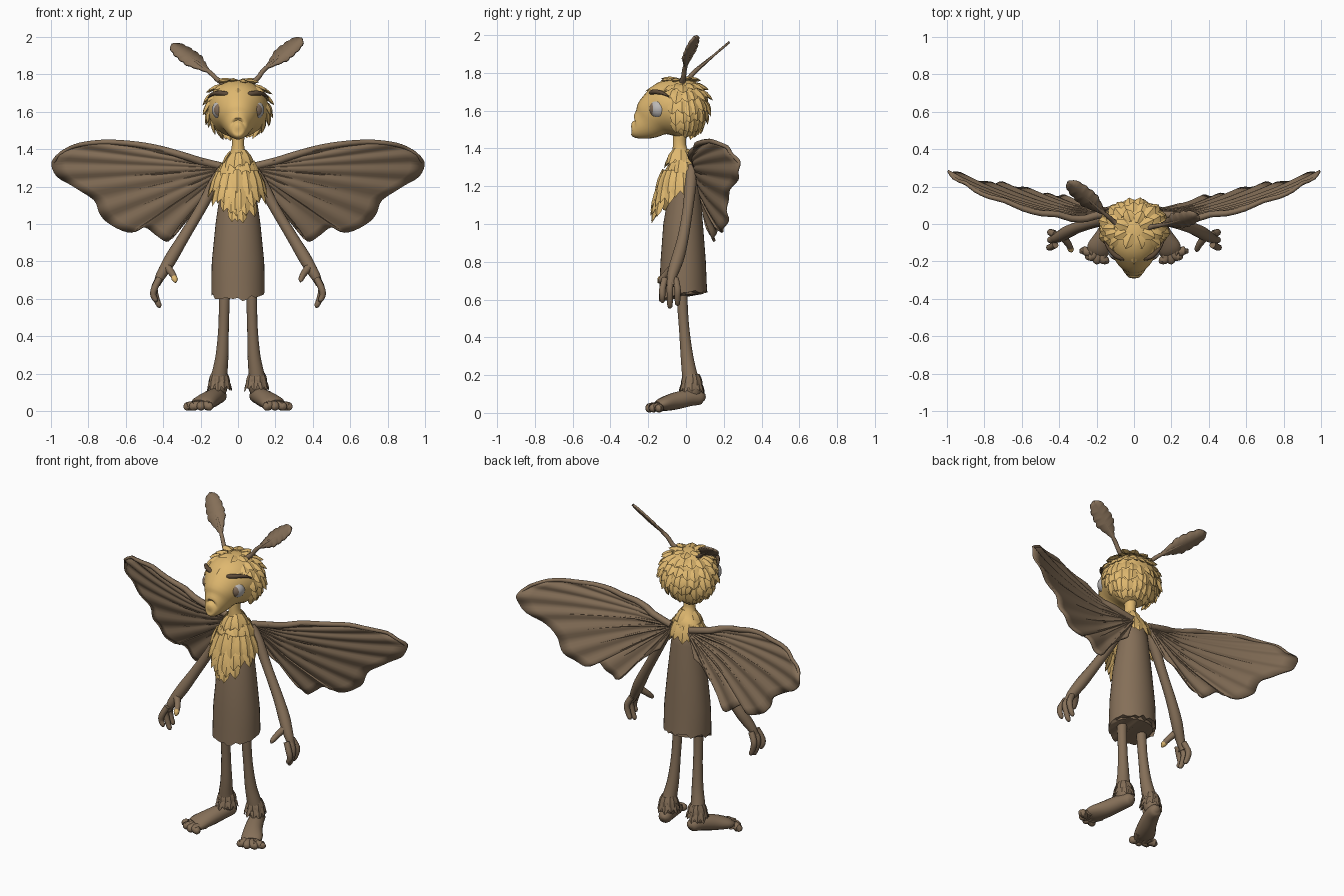
import bpy, bmesh, math, random
from mathutils import Vector as V

if "Cube" in bpy.data.objects:
    bpy.data.objects.remove(bpy.data.objects["Cube"])
random.seed(4)


def mat(name, rgb):
    m = bpy.data.materials.new(name)
    m.diffuse_color = (*rgb, 1)
    m.use_nodes = True
    m.node_tree.nodes["Principled BSDF"].inputs["Base Color"].default_value = m.diffuse_color
    return m


BROWN = mat("brown", (0.235, 0.16, 0.098))
DARK = mat("dark_brown", (0.11, 0.07, 0.04))
GOLD = mat("straw_yellow", (0.74, 0.48, 0.16))
EYE = mat("eye_grey", (0.50, 0.48, 0.47))
PUPIL = mat("pupil_brown", (0.24, 0.165, 0.11))


def finish(name, bm, *mats, solid=0, angle=50):
    bmesh.ops.recalc_face_normals(bm, faces=bm.faces[:])
    me = bpy.data.meshes.new(name)
    bm.to_mesh(me)
    bm.free()
    ob = bpy.data.objects.new(name, me)
    bpy.context.collection.objects.link(ob)
    for m in mats:
        me.materials.append(m)
    if solid:
        md = ob.modifiers.new("thickness", 'SOLIDIFY')
        md.thickness, md.offset = solid, 0
    bpy.context.view_layer.objects.active = ob
    ob.select_set(True)
    bpy.ops.object.shade_smooth_by_angle(angle=math.radians(angle))
    ob.select_set(False)
    return ob


def smooth_rows(rows, n):
    """Catmull-Rom through rows of numbers, n steps per span."""
    out = []
    for i in range(len(rows) - 1):
        a, b, c, d = (rows[max(i - 1, 0)], rows[i], rows[i + 1], rows[min(i + 2, len(rows) - 1)])
        for k in range(n):
            t = k / n
            out.append([0.5 * (2 * q + (r - p) * t + (2 * p - 5 * q + 4 * r - s) * t * t
                               + (3 * q - p - 3 * r + s) * t ** 3) for p, q, r, s in zip(a, b, c, d)])
    return out + [list(rows[-1])]


def add_tube(bm, rows, s=1, segs=14, n=4, ref=(1, 0, 0)):
    """Loft of rows (x, y, z, r) or (x, y, z, r_side, r_depth); s mirrors x."""
    rows = smooth_rows(rows, n) if n > 1 else [list(r) for r in rows]
    pts = [V((r[0] * s, r[1], r[2])) for r in rows]
    rings = []
    for i, p in enumerate(pts):
        t = (pts[min(i + 1, len(pts) - 1)] - pts[max(i - 1, 0)]).normalized()
        u = V(ref) - t * t.dot(V(ref))
        u.normalize()
        v = t.cross(u)
        ru, rv = max(rows[i][3], 0.001), max(rows[i][-1], 0.001)
        rings.append([bm.verts.new(p + u * ru * math.cos(a) + v * rv * math.sin(a))
                      for a in (math.tau * k / segs for k in range(segs))])
    for a, b in zip(rings, rings[1:]):
        for k in range(segs):
            bm.faces.new((a[k], a[k - 1], b[k - 1], b[k]))
    bm.faces.new(rings[0])
    bm.faces.new(rings[-1])


def tube(name, rows, m, **kw):
    bm = bmesh.new()
    add_tube(bm, rows, **kw)
    return finish(name, bm, m)


def add_tuft(bm, base, d, nor, length, width):
    """Pointed, ridged lock of fur."""
    base, d, nor = V(base), V(d).normalized(), V(nor).normalized()
    side = d.cross(nor).normalized()
    nor = side.cross(d)
    rings = []
    for t, w in ((0, 0.5), (0.4, 1), (0.75, 0.7)):
        c = base + d * length * t
        rings.append([bm.verts.new(c + side * x * width * w + nor * h * width * w)
                      for x, h in ((-1, 0), (0, 0.35), (1, 0), (0, -0.35))])
    tip = bm.verts.new(base + d * length)
    for a, b in zip(rings, rings[1:]):
        for k in range(4):
            bm.faces.new((a[k], a[k - 1], b[k - 1], b[k]))
    for k in range(4):
        bm.faces.new((rings[2][k], rings[2][k - 1], tip))
    bm.faces.new(rings[0])


# Head with tapering muzzle, lofted from back to front
tube("head", [(0, .11, 1.62, .01, .01), (0, .09, 1.62, .08, .085), (0, .04, 1.625, .14, .13),
              (0, -.03, 1.62, .162, .152), (0, -.10, 1.605, .15, .152), (0, -.16, 1.575, .115, .122),
              (0, -.21, 1.535, .077, .092), (0, -.26, 1.51, .05, .06), (0, -.284, 1.512, .028, .034),
              (0, -.29, 1.512, .002, .002)], GOLD, segs=24)

# Head fur: rings of locks over the back and sides, and a fringe
bm = bmesh.new()
for elev, reach, count in ((75, 180, 8), (52, 140, 13), (32, 122, 14), (12, 112, 15), (-8, 108, 15), (-26, 108, 14), (-42, 95, 10)):
    for k in range(count):
        az = math.radians(90 + reach * (2 * (k + .5) / count - 1) + random.uniform(-4, 4))
        e = math.radians(elev + random.uniform(-4, 4))
        o = V((math.cos(e) * math.cos(az), math.cos(e) * math.sin(az), math.sin(e)))
        down = V((math.sin(e) * math.cos(az), math.sin(e) * math.sin(az), -math.cos(e)))
        p = V((0, -.025, 1.622)) + V((o.x * .162, o.y * .133, o.z * .152))
        add_tuft(bm, p, down + o * .22, o, random.uniform(.065, .09), .032)
for x in (-.1, -.065, -.03, 0, .035, .07, .105):
    add_tuft(bm, (x, -.11 + abs(x) * .3, 1.755 - abs(x) * .3), (x * 3, -1, -.5), (0, -.4, 1), .12 - abs(x) * .3, .026)
finish("head_fur", bm, GOLD, angle=35)

# Eyes: the pole faces forward and carries the pupil
for s, side in ((-1, "left"), (1, "right")):
    bm = bmesh.new()
    bmesh.ops.create_uvsphere(bm, u_segments=24, v_segments=18, radius=.054)
    look = V((s * .22, -1, .0)).normalized()
    for f in bm.faces:
        f.material_index = int(f.calc_center_median().normalized().z > .80)
    q = V((0, 0, 1)).rotation_difference(look)
    for v in bm.verts:
        v.co = q @ v.co + V((s * .086, -.142, 1.61))
    finish(side + "_eye", bm, EYE, PUPIL)
    tube(side + "_eyebrow", [(.028, -.178, 1.685, .008), (.06, -.183, 1.694, .013), (.1, -.168, 1.7, .013),
                             (.135, -.13, 1.695, .01), (.16, -.09, 1.675, .003)], DARK, s=s, segs=8, ref=(0, 0, 1))

# Antennae: thin stalk and a ragged leaf blade
for side, base, start, tip, wide in (
        ("right", (.07, -.02, 1.75), (.145, -.005, 1.83), (.335, .045, 1.985), (-.45, .62, .5)),
        ("left", (-.07, -.02, 1.75), (-.15, .05, 1.81), (-.345, .22, 1.955), (.8, .5, .42))):
    base, start, tip = V(base), V(start), V(tip)
    axis = (tip - start).normalized()
    w = V(wide)
    w = (w - axis * w.dot(axis)).normalized()
    mid = start.lerp(tip, .6)
    tube(side + "_antenna_stalk", [(*base, .017), (*(base.lerp(start, .5) - V((0, 0, .008))), .013),
                                   (*start, .012), (*mid, .006)], BROWN, segs=8)
    bm = bmesh.new()
    prev = None
    N = 18
    for i in range(N + 1):
        t = i / N
        h = .054 * min(1, (t * 2.2 + .12)) * math.sqrt(max(0, 1 - t ** 5)) + .002
        c = start.lerp(tip, t)
        row = [bm.verts.new(c + w * h * e * (1 - .12 * ((i + (e > 0)) % 3 == 0)) + axis * .012 * abs(e))
               if e else bm.verts.new(c) for e in (-1, 0, 1)]
        if prev:
            for k in range(2):
                bm.faces.new((prev[k], prev[k + 1], row[k + 1], row[k]))
        prev = row
    finish(side + "_antenna_blade", bm, BROWN, solid=.012)

# Neck and yellow chest
tube("neck_and_chest", [(0, -.03, 1.52, .04, .04), (0, -.035, 1.42, .033, .035), (0, -.025, 1.36, .055, .05),
                        (0, -.015, 1.30, .10, .078), (0, -.045, 1.22, .105, .085), (0, -.08, 1.13, .07, .06),
                        (0, -.09, 1.07, .02, .03)], GOLD, segs=20)
bm = bmesh.new()
for z, rx, ry, cy, reach, count, ln in ((1.385, .04, .04, -.03, 180, 10, .09), (1.325, .085, .07, -.015, 180, 16, .10),
                                        (1.28, .115, .095, -.025, 105, 11, .13), (1.22, .115, .10, -.04, 75, 8, .13),
                                        (1.165, .095, .085, -.06, 50, 5, .12), (1.115, .05, .07, -.075, 28, 3, .115)):
    for k in range(count):
        a = math.radians(-90 + reach * (2 * (k + .5) / count - 1) + random.uniform(-5, 5))
        o = V((math.cos(a), math.sin(a), 0))
        p = (o.x * rx, cy + o.y * ry, z + random.uniform(-.012, .012))
        add_tuft(bm, p, V((0, 0, -1)) + o * (.35 if z < 1.36 else .6), o, ln * random.uniform(.9, 1.12), .035)
finish("chest_fur", bm, GOLD, angle=35)

# Tunic body with ragged hem and closed underside
bm = bmesh.new()
add_tube(bm, [(0, .0, 1.33, .03, .03), (0, .0, 1.31, .075, .06), (0, -.005, 1.2, .092, .08), (0, -.015, 1.0, .12, .105),
              (0, -.015, .8, .14, .12), (0, -.015, .68, .143, .125), (0, -.015, .625, .143, .128),
              (0, -.015, .63, .125, .108), (0, -.015, .7, .12, .1), (0, -.015, .705, .01, .01)], n=1, segs=36)
for v in bm.verts:
    if v.co.z < .626:
        v.co.z += (v.co.y + .015) * .2 + random.uniform(-.014, .014)
finish("tunic", bm, BROWN)

# Wings: fan of rays from the shoulder, pleated, with raised veins
OUTLINE = [(.2, 1.335), (.34, 1.38), (.5, 1.42), (.7, 1.44), (.86, 1.425), (.95, 1.385), (.995, 1.33), (.97, 1.26),
           (.88, 1.20), (.77, 1.13), (.735, 1.05), (.67, .99), (.57, .955), (.5, .985), (.43, .935), (.37, .91),
           (.3, 1.0), (.2, 1.09), (.12, 1.15)]
ROOT = V((.05, 1.30))
EDGE = [V(p) for p in smooth_rows(OUTLINE, 4)]


def wing_point(s, i, t):
    x, z = ROOT + (EDGE[i] - ROOT) * t
    top = 1.28 + .16 * math.sin(min(x, .8) / .8 * math.pi / 2)
    y = .015 + .24 * x ** 2.3 + .22 * (top - z) + .05 * max(0, 1 - x / .3)
    return V((s * x, y + .008 * t * math.cos(i * math.tau / 6), z))


for s, side in ((-1, "left"), (1, "right")):
    bm = bmesh.new()
    grid = [[bm.verts.new(wing_point(s, i, .04 + .96 * j / 12)) for j in range(13)] for i in range(len(EDGE))]
    for a, b in zip(grid, grid[1:]):
        for j in range(12):
            bm.faces.new((a[j], a[j + 1], b[j + 1], b[j]))
    finish(side + "_wing", bm, BROWN, solid=.012)
    bm = bmesh.new()
    for i in range(30, 68, 6):
        add_tube(bm, [(*wing_point(s, i, t), .011 - .007 * t) for t in (.05, .3, .55, .8, .99)], segs=6, n=2, ref=(0, 1, 0))
    lead = [(*wing_point(s, 0, .1), .02)] + [(*wing_point(s, i, .985), .021 - .0006 * i) for i in range(0, 26, 2)]
    add_tube(bm, lead, segs=8, n=2, ref=(0, 1, 0))
    finish(side + "_wing_veins", bm, BROWN)

# Limbs, mirrored
TOES = ((.155, -.212), (.198, -.212), (.238, -.192), (.268, -.16))
FINGERS = ((-.125, .445, .585), (-.085, .425, .555), (-.045, .43, .57))
for s, side in ((-1, "left"), (1, "right")):
    tube(side + "_arm", [(.07, .03, 1.30, .03), (.125, .025, 1.22, .032), (.2, .01, 1.08, .028), (.29, -.015, .93, .03),
                         (.35, -.04, .83, .034), (.385, -.06, .77, .032), (.415, -.075, .72, .026, .046),
                         (.435, -.08, .675, .018, .045)], BROWN, s=s)
    bm = bmesh.new()
    for y, x, z in FINGERS:
        add_tube(bm, [(.42, -.08 + (y + .08) * .7, .71, .018), (.447, y, .655, .018), (x + .008, y, z + .035, .016),
                      (x - .005, y, z + .008, .013), (x - .012, y, z, .004)], s=s, segs=10)
    finish(side + "_fingers", bm, BROWN)
    tube(side + "_thumb", [(.38, -.07, .77, .022), (.352, -.105, .735, .018), (.337, -.135, .705, .014),
                           (.335, -.145, .69, .004)], BROWN, s=s, segs=10)
    tube(side + "_leg", [(.07, -.02, .74, .03), (.073, -.02, .6, .029), (.077, -.01, .45, .028), (.085, .005, .3, .034),
                         (.098, .02, .2, .042), (.105, .035, .13, .05), (.108, .04, .08, .035)], BROWN, s=s)
    tube(side + "_foot", [(.09, .1, .075, .012), (.095, .08, .08, .036, .034), (.115, .02, .08, .046, .045),
                          (.15, -.06, .062, .054, .046), (.185, -.125, .045, .064, .036), (.2, -.155, .036, .055, .024)],
         BROWN, s=s)
    bm = bmesh.new()
    for x, y in TOES:
        add_tube(bm, [(.185 + (x - .21) * .8, -.12, .036, .022), ((x + .19) / 2, y * .5 - .075, .032, .023), (x, y + .018, .025, .024),
                      (x + .002, y + .003, .022, .016), (x + .003, y - .003, .021, .003)], s=s, segs=10)
    finish(side + "_toes", bm, BROWN)
    # Ankle ruff of short locks
    bm = bmesh.new()
    for z, r in ((.205, .038), (.165, .047)):
        for k in range(11):
            a = math.tau * (k + random.uniform(-.2, .2)) / 11
            o = V((math.cos(a), math.sin(a), 0))
            add_tuft(bm, V((s * .1, .03, z)) + o * r, V((0, 0, -1)) + o * .35, o, random.uniform(.05, .07), .019)
    finish(side + "_ankle_fur", bm, BROWN, angle=35)

# Pale patch on one thumb
tube("pale_thumb_patch", [(-.345, -.118, .722, .013), (-.338, -.136, .705, .017), (-.333, -.147, .688, .005)], GOLD, segs=8)
